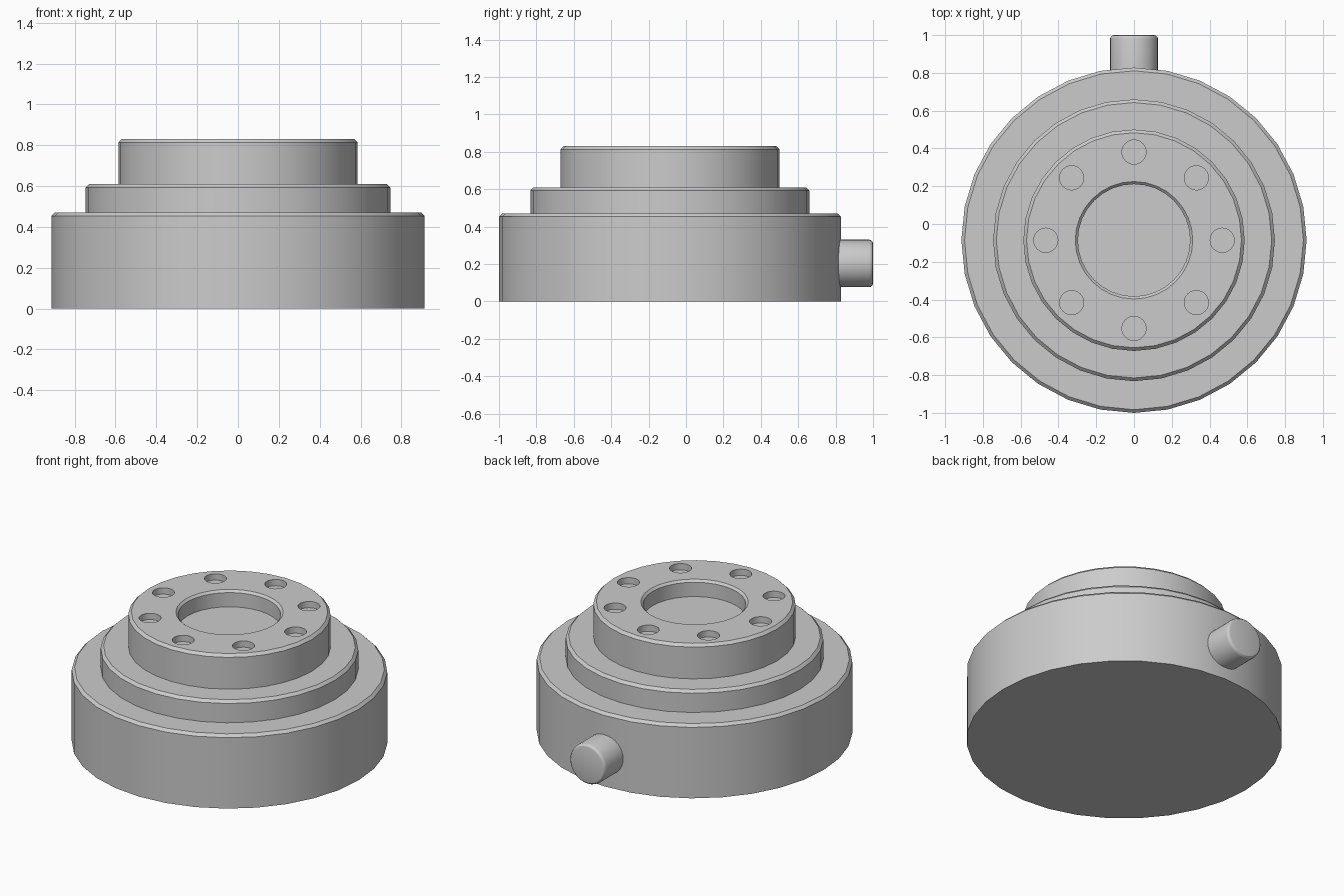
import bpy, bmesh, math
from mathutils import Matrix, Vector

if "Cube" in bpy.data.objects:
    bpy.data.objects.remove(bpy.data.objects["Cube"])

CY = -0.086      # axis of the round body in y
C = 0.017        # chamfer width


def lathe(name, profile, steps, matrix):
    """Revolve (radius, height) points about z, then place with matrix."""
    bm = bmesh.new()
    vs = [bm.verts.new((r, 0, z)) for r, z in profile]
    edges = [bm.edges.new(p) for p in zip(vs, vs[1:])]
    bmesh.ops.spin(bm, geom=vs + edges, cent=(0, 0, 0), axis=(0, 0, 1),
                   angle=math.tau, steps=steps, use_duplicate=False)
    bmesh.ops.remove_doubles(bm, verts=bm.verts, dist=1e-5)
    bmesh.ops.recalc_face_normals(bm, faces=bm.faces)
    bm.transform(matrix)
    mesh = bpy.data.meshes.new(name)
    bm.to_mesh(mesh)
    bm.free()
    ob = bpy.data.objects.new(name, mesh)
    bpy.context.collection.objects.link(ob)
    return ob


def smooth(ob):
    bpy.ops.object.select_all(action='DESELECT')
    ob.select_set(True)
    bpy.context.view_layer.objects.active = ob
    bpy.ops.object.shade_smooth_by_angle(angle=math.radians(30))


# Stepped body: three chamfered tiers with a shallow central recess
profile = [(0, 0)]
floor = 0.0
for radius, top in ((0.914, 0.47), (0.746, 0.61), (0.586, 0.83)):
    profile += [(radius, floor), (radius, top - C), (radius - C, top)]
    floor = top
profile += [(0.311, 0.83), (0.297, 0.83 - 0.014), (0.297, 0.725), (0, 0.725)]
body = lathe("stepped_body", profile, 32, Matrix.Translation((0, CY, 0)))

# Ring of eight shallow bolt holes
for i in range(8):
    a = i * math.tau / 8
    pos = Vector((0.467 * math.cos(a), CY + 0.467 * math.sin(a), 0))
    cutter = lathe("hole_cutter", [(0, 0.79), (0.064, 0.79), (0.064, 0.9), (0, 0.9)],
                   24, Matrix.Translation(pos))
    cutter.hide_render = True
    mod = body.modifiers.new("bolt_hole", 'BOOLEAN')
    mod.object = cutter
    mod.operation = 'DIFFERENCE'
    mod.solver = 'EXACT'
    bpy.context.view_layer.objects.active = body
    bpy.ops.object.modifier_apply(modifier=mod.name)
    bpy.data.objects.remove(cutter)
smooth(body)

# Side connector pointing to the back, with a rounded end
R, B = 0.127, 0.02
round_end = [(R - B + B * math.cos(t), 1 - B + B * math.sin(t))
             for t in (k * math.pi / 6 for k in range(4))]
pin = lathe("side_connector", [(0, 0.78), (R, 0.78)] + round_end + [(0, 1)], 32,
            Matrix.Translation((0, 0, 0.203)) @ Matrix.Rotation(-math.pi / 2, 4, 'X'))
smooth(pin)
